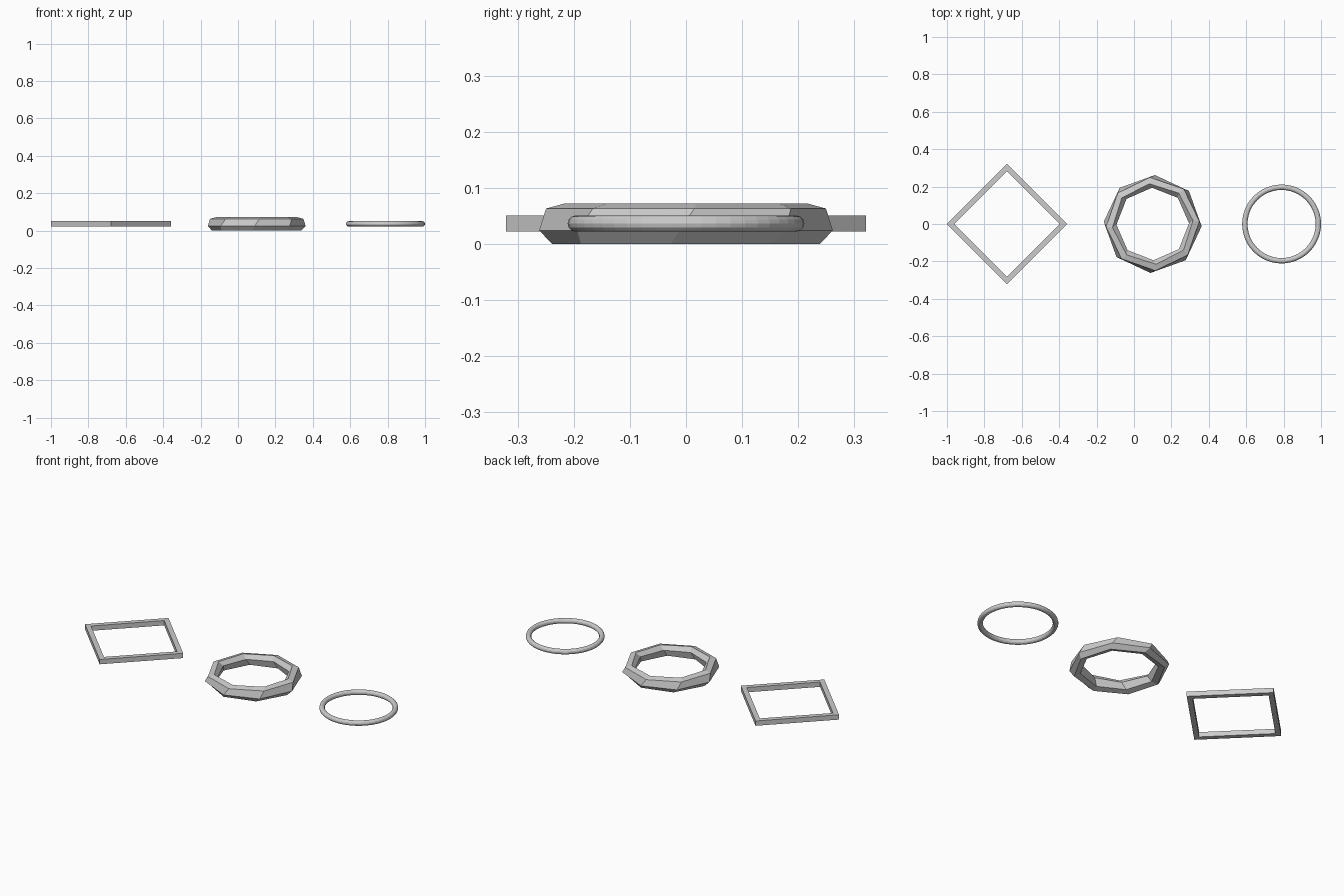
import bpy, bmesh
from math import sin, cos, pi, radians

if "Cube" in bpy.data.objects:
    bpy.data.objects.remove(bpy.data.objects["Cube"])

MID = 0.0362  # height of every ring's centre line


def ring(name, x, section, sides, twist=0.0, twist_z=MID):
    """Sweep a closed (radius, z) section round a vertical axis at x.
    twist turns each loop by an angle proportional to its height."""
    bm = bmesh.new()
    loops = []
    for i in range(sides):
        a = 2 * pi * i / sides
        loop = []
        for r, z in section:
            t = a + twist * (z - twist_z)
            loop.append(bm.verts.new((r * cos(t), r * sin(t), z)))
        loops.append(loop)
    n = len(section)
    for i in range(sides):
        a, b = loops[i], loops[(i + 1) % sides]
        for j in range(n):
            k = (j + 1) % n
            bm.faces.new((a[j], b[j], b[k], a[k]))
    bmesh.ops.recalc_face_normals(bm, faces=bm.faces)
    mesh = bpy.data.meshes.new(name)
    bm.to_mesh(mesh)
    bm.free()
    obj = bpy.data.objects.new(name, mesh)
    obj.location.x = x
    bpy.context.collection.objects.link(obj)
    return obj


# Square ring: four flat bars with a square section
h = 0.0142
ring("square_ring", -0.679,
     [(0.321, MID - h), (0.321, MID + h), (0.281, MID + h), (0.281, MID - h)], 4)

# Octagonal ring: thick six-sided section, slightly skewed round the axis
outer = [(0.240, 0.0), (0.262, 0.024), (0.250, 0.063)]
inner = [(2 * 0.228 - r, 2 * MID - z) for r, z in outer]
ring("octagon_ring", 0.10, outer + inner, 8, twist=2.7, twist_z=0.041)

# Round ring: thin circular tube
tube = 0.0145
ring("round_ring", 0.789,
     [(0.1965 + tube * cos(2 * pi * j / 12), MID + tube * sin(2 * pi * j / 12))
      for j in range(12)], 48)
